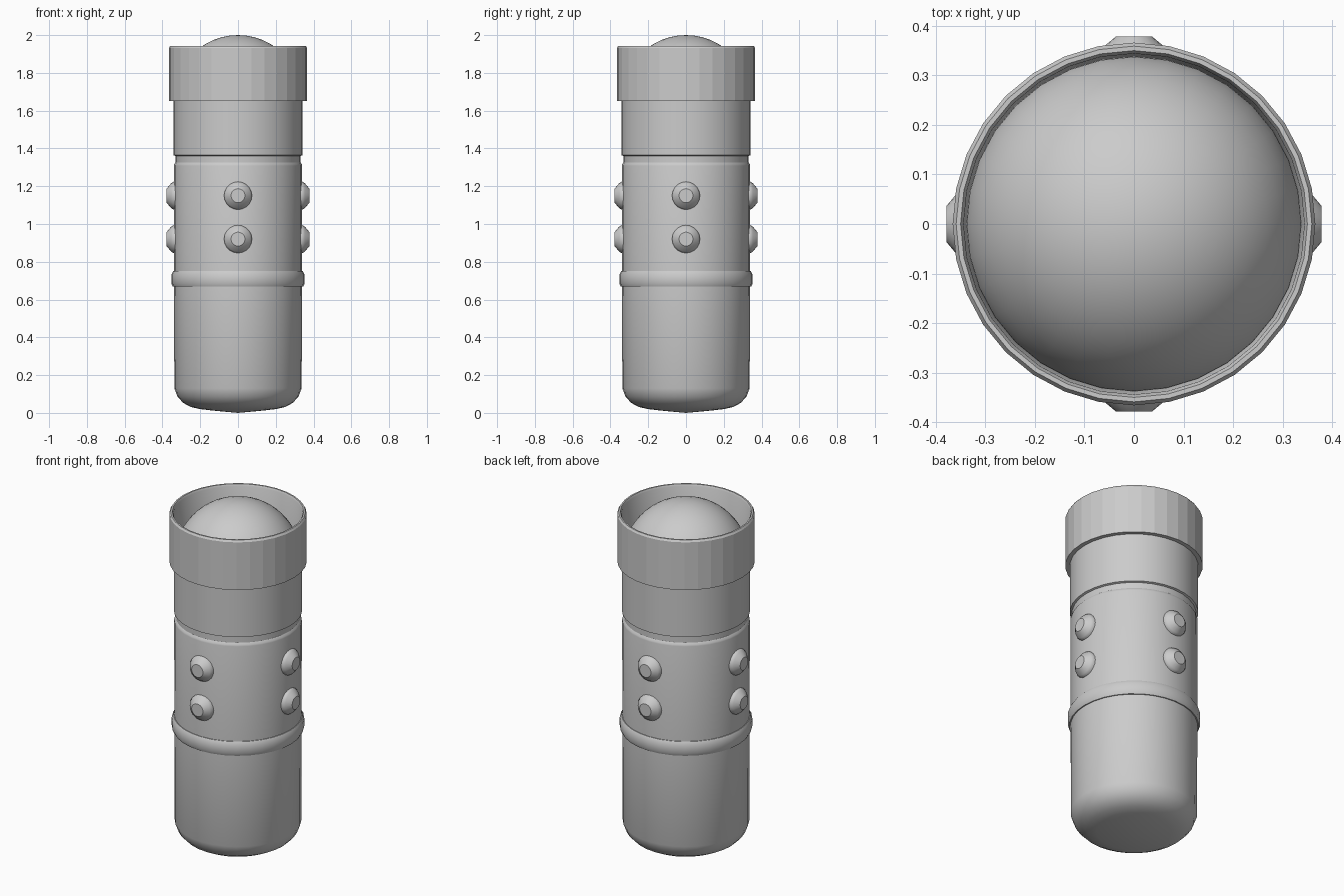
import bpy, bmesh
from math import cos, sin, pi, radians
from mathutils import Matrix

if "Cube" in bpy.data.objects:
    bpy.data.objects.remove(bpy.data.objects["Cube"])


def lathe(name, profile, segs=32, closed=False, matrix=None, flat_steps=()):
    """Revolve an (r, z) profile around z; r = 0 makes a pole."""
    bm = bmesh.new()
    rings = []
    for r, z in profile:
        if r == 0:
            rings.append([bm.verts.new((0, 0, z))] * segs)
        else:
            rings.append([bm.verts.new((r * cos(2 * pi * i / segs), r * sin(2 * pi * i / segs), z))
                          for i in range(segs)])
    for k in range(len(rings) if closed else len(rings) - 1):
        a, b = rings[k], rings[(k + 1) % len(rings)]
        for i in range(segs):
            j = (i + 1) % segs
            bm.faces.new(list(dict.fromkeys((a[i], a[j], b[j], b[i])))).material_index = 0
    bmesh.ops.recalc_face_normals(bm, faces=bm.faces)
    if matrix:
        bm.transform(matrix)
    mesh = bpy.data.meshes.new(name)
    bm.to_mesh(mesh)
    bm.free()
    ob = bpy.data.objects.new(name, mesh)
    bpy.context.collection.objects.link(ob)
    bpy.ops.object.select_all(action='DESELECT')
    ob.select_set(True)
    bpy.context.view_layer.objects.active = ob
    bpy.ops.object.shade_smooth_by_angle(angle=radians(32))
    # faceted bands, given by profile step
    for k in flat_steps:
        for p in mesh.polygons[k * segs:(k + 1) * segs]:
            p.use_smooth = False
    return ob


# Barrel with rounded foot and groove near the top
lathe("barrel", [(0, 0), (0.13, 0.012), (0.20, 0.02), (0.25, 0.031), (0.29, 0.053),
                 (0.32, 0.085), (0.337, 0.13), (0.339, 0.70), (0.34, 1.308), (0.338, 1.316),
                 (0.331, 1.326), (0.331, 1.36), (0.342, 1.364), (0.342, 1.67), (0, 1.67)])

# Raised band around the middle
lathe("middle_band", [(0.33, 0.668), (0.345, 0.668), (0.353, 0.686), (0.353, 0.732),
                      (0.343, 0.75), (0.33, 0.75)], closed=True)

# Faceted collar with an open top
lathe("collar", [(0.335, 1.652), (0.366, 1.652), (0.366, 1.932), (0.359, 1.943),
                 (0.350, 1.943), (0.344, 1.932), (0.337, 1.66)], closed=True, flat_steps=(1,))

# Domed lens inside the collar
R = 0.34
lathe("dome", [(R * cos(a * pi / 24), 1.66 + R * sin(a * pi / 24)) for a in range(12)] + [(0, 2.0)])

# Two rows of studs on the four sides
for row, z in (("lower", 0.92), ("upper", 1.15)):
    for n, side in enumerate(("right", "back", "left", "front")):
        m = Matrix.Translation((0, 0, z)) @ Matrix.Rotation(n * pi / 2, 4, 'Z') @ Matrix.Rotation(pi / 2, 4, 'Y')
        lathe(f"stud_{row}_{side}", [(0, 0.32), (0.074, 0.32), (0.074, 0.341), (0.066, 0.354),
                                     (0.037, 0.378), (0, 0.378)], segs=20, matrix=m)
